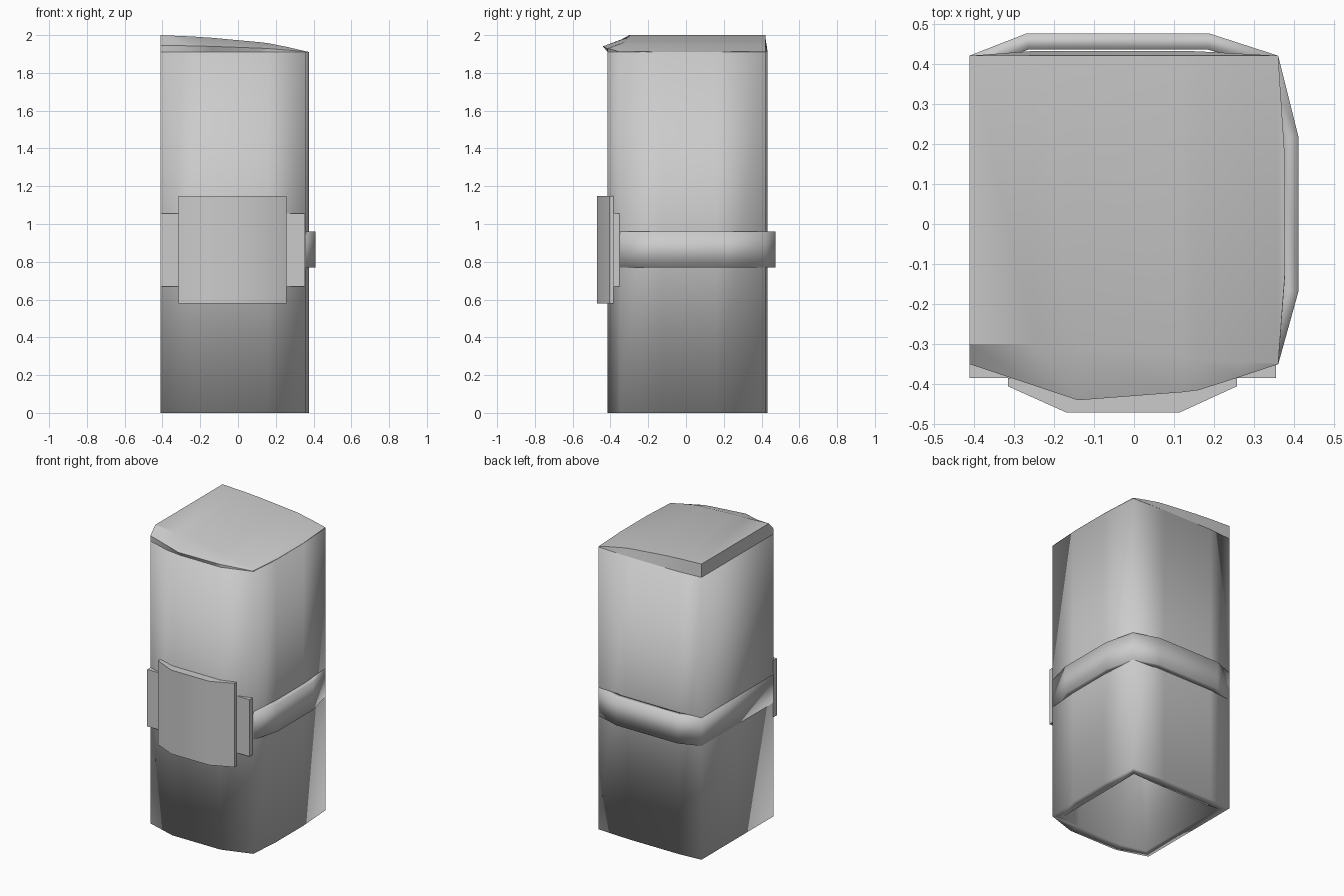
import bpy, bmesh

if "Cube" in bpy.data.objects:
    bpy.data.objects.remove(bpy.data.objects["Cube"])


def finish(name, bm, wall=0):
    """Turn a bmesh into a smooth-shaded object, optionally with wall thickness."""
    bmesh.ops.recalc_face_normals(bm, faces=bm.faces)
    me = bpy.data.meshes.new(name)
    bm.to_mesh(me)
    bm.free()
    ob = bpy.data.objects.new(name, me)
    bpy.context.collection.objects.link(ob)
    bpy.ops.object.select_all(action='DESELECT')
    ob.select_set(True)
    bpy.context.view_layer.objects.active = ob
    bpy.ops.object.shade_smooth_by_angle(angle=0.6)
    if wall:
        mod = ob.modifiers.new("wall", 'SOLIDIFY')
        mod.thickness = wall
        mod.offset = -1
    return ob


def prism(name, outline, z0, z1, wall=0):
    """Extrude a counter-clockwise outline; with wall it becomes an open tube."""
    bm = bmesh.new()
    lo = [bm.verts.new((x, y, z0)) for x, y in outline]
    hi = [bm.verts.new((x, y, z1)) for x, y in outline]
    n = len(outline)
    for i in range(n):
        j = (i + 1) % n
        bm.faces.new((lo[i], lo[j], hi[j], hi[i]))
    if not wall:
        bm.faces.new(lo[::-1])
        bm.faces.new(hi)
        return finish(name, bm)
    # an open tube has no volume, so orient the faces through temporary caps
    caps = [bm.faces.new(lo[::-1]), bm.faces.new(hi)]
    bmesh.ops.recalc_face_normals(bm, faces=bm.faces)
    bmesh.ops.delete(bm, geom=caps, context='FACES_ONLY')
    return finish(name, bm, wall)


# hollow case, open at the bottom
prism("case_body", [(-.41, -.35), (-.20, -.415), (.16, -.415), (.36, -.35),
                    (.377, -.13), (.377, .16), (.36, .42), (.12, .432),
                    (-.25, .432), (-.41, .42)], 0, 1.91, 0.07)

# lid sloping down to the right, with a front lip
# columns: x, back y, shoulder y, lip y, wall y, top z
columns = [(-.41, .42, -.30, -.35, -.35, 2.0),
           (-.25, .432, -.30, -.403, -.40, 1.993),
           (-.14, .432, -.31, -.44, -.415, 1.986),
           (.12, .432, -.33, -.42, -.415, 1.962),
           (.16, .431, -.34, -.415, -.415, 1.957),
           (.27, .425, -.345, -.38, -.38, 1.935),
           (.36, .42, -.348, -.35, -.35, 1.914),
           (.377, .16, -.12, -.13, -.13, 1.911)]
bm = bmesh.new()
rows = []
for x, back, shoulder, lip, wall, z in columns:
    lip_z = 1.91 + (z - 1.91) * .4
    pts = [(back, 1.91), (min(back, .42), z), (shoulder, z), (lip, lip_z), (wall, 1.91)]
    rows.append([bm.verts.new((x, y, h)) for y, h in pts])
for a, b in zip(rows, rows[1:]):
    for i in range(5):
        j = (i + 1) % 5
        bm.faces.new((a[i], a[j], b[j], b[i]))
bm.faces.new(rows[0])
bm.faces.new(rows[-1][::-1])
finish("lid", bm)

# strap around the case
prism("strap", [(-.411, -.35), (.36, -.35), (.41, -.17), (.41, .22), (.36, .42),
                (.19, .475), (-.27, .475), (-.411, .42)], .77, .96, 0.04)

# front clasp: flat back plate and faceted cover
prism("clasp_plate", [(-.41, -.385), (.355, -.385), (.355, -.345), (-.41, -.345)],
      .67, 1.055)
prism("clasp_cover", [(-.315, -.405), (-.17, -.47), (.115, -.47), (.257, -.405),
                      (.257, -.385), (-.315, -.385)], .58, 1.147)
